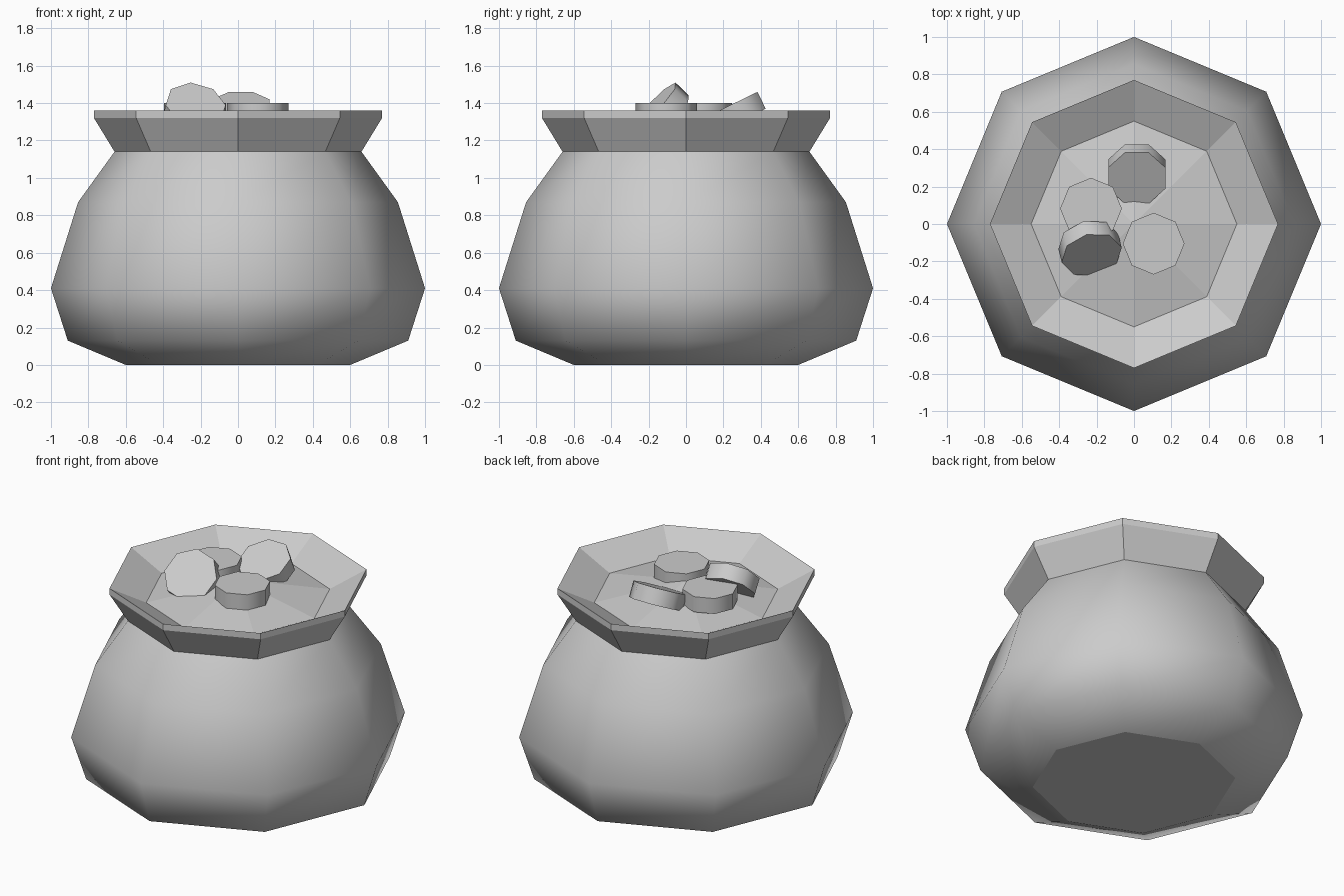
import bpy, bmesh
from math import radians, sin, cos, pi
from mathutils import Matrix

if "Cube" in bpy.data.objects:
    bpy.data.objects.remove(bpy.data.objects["Cube"])

SIDES = 8


def lathe(name, profile, smooth=False, cap_bottom=False, apex=None):
    """Eight-sided turned shape from (radius, z) points, corners on the axes."""
    bm = bmesh.new()
    rings = [[bm.verts.new((r * cos(2 * pi * i / SIDES), r * sin(2 * pi * i / SIDES), z))
              for i in range(SIDES)] for r, z in profile]
    for low, high in zip(rings, rings[1:]):
        for i in range(SIDES):
            j = (i + 1) % SIDES
            bm.faces.new((low[i], low[j], high[j], high[i])).smooth = smooth
    if cap_bottom:
        base = bm.faces.new(rings[0][::-1])
        for e in base.edges:
            e.smooth = False
    if apex is not None:
        tip = bm.verts.new((0, 0, apex))
        for i in range(SIDES):
            bm.faces.new((rings[-1][i], rings[-1][(i + 1) % SIDES], tip))
    mesh = bpy.data.meshes.new(name)
    bm.to_mesh(mesh)
    bm.free()
    obj = bpy.data.objects.new(name, mesh)
    bpy.context.collection.objects.link(obj)
    return obj


def coin(name, centre, tilt=0, yaw=0, spin=0):
    """Thick octagonal coin leaning forward by tilt, turned by yaw."""
    bpy.ops.mesh.primitive_cylinder_add(vertices=SIDES, radius=0.165, depth=0.1,
                                        location=centre,
                                        rotation=(radians(tilt), 0, radians(yaw)))
    obj = bpy.context.object
    obj.name = obj.data.name = name
    obj.data.transform(Matrix.Rotation(radians(spin), 4, 'Z'))
    bpy.ops.object.shade_smooth_by_angle(angle=radians(50))
    return obj


# Rounded pot body with flat base
lathe("pot_body", [(0.60, 0), (0.91, 0.13), (1.0, 0.41), (0.855, 0.87), (0.66, 1.14)],
      smooth=True, cap_bottom=True)

# Flared faceted rim with an inward sloping lip
lathe("pot_rim", [(0.66, 1.14), (0.77, 1.32), (0.77, 1.36), (0.55, 1.25)])

# Low mound filling the opening
lathe("pot_filling", [(0.55, 1.25)], apex=1.355)

# Coins on top: two flat, two leaning
coin("coin_flat_front", (0.105, -0.105, 1.35))
coin("coin_flat_back", (-0.23, 0.082, 1.35))
coin("coin_leaning_back", (0.015, 0.267, 1.348), tilt=26, spin=22.5)
coin("coin_leaning_front", (-0.235, -0.13, 1.355), tilt=47, yaw=14)
